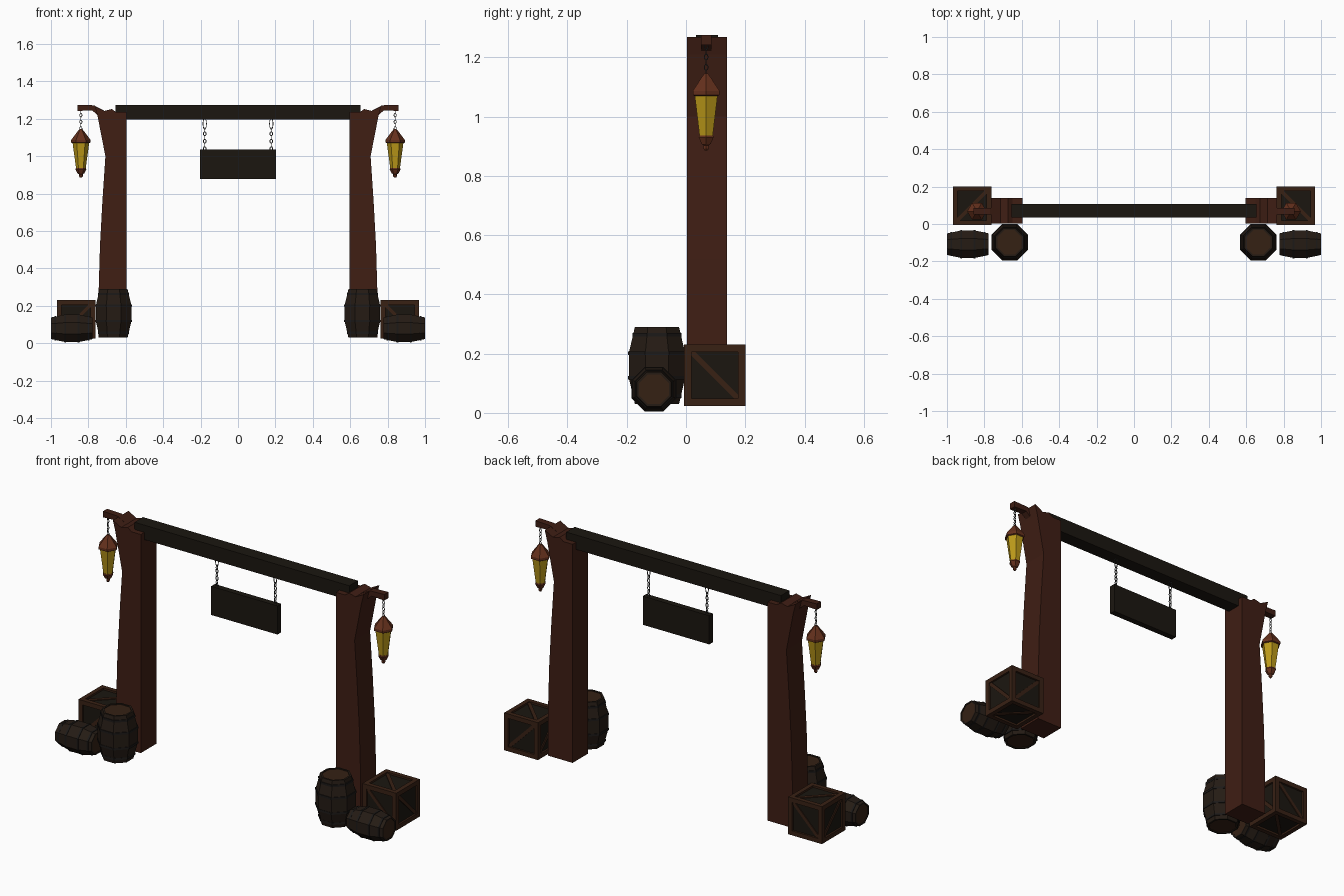
import bpy, bmesh, math
from mathutils import Matrix, Vector

if "Cube" in bpy.data.objects:
    bpy.data.objects.remove(bpy.data.objects["Cube"])


def material(name, rgb):
    m = bpy.data.materials.new(name)
    m.diffuse_color = (*rgb, 1)
    m.use_nodes = True
    m.node_tree.nodes["Principled BSDF"].inputs["Base Color"].default_value = m.diffuse_color
    return m


POST = material("red_wood", (0.05, 0.013, 0.007))
DARK = material("dark_wood", (0.011, 0.008, 0.005))
BARREL = material("barrel_wood", (0.018, 0.011, 0.007))
LID = material("lid_wood", (0.035, 0.015, 0.007))
HOOP = material("hoop_iron", (0.012, 0.010, 0.009))
FRAME = material("crate_frame_wood", (0.04, 0.015, 0.007))
COPPER = material("copper", (0.13, 0.03, 0.012))
GLASS = material("amber_glass", (0.5, 0.32, 0.01))
IRON = material("chain_iron", (0.05, 0.05, 0.05))


def finish(bm, name, mat):
    bmesh.ops.recalc_face_normals(bm, faces=bm.faces)
    me = bpy.data.meshes.new(name)
    bm.to_mesh(me)
    bm.free()
    me.materials.append(mat)
    ob = bpy.data.objects.new(name, me)
    bpy.context.collection.objects.link(ob)
    return ob


def add_box(bm, c, s, rot=Matrix()):
    bmesh.ops.create_cube(bm, size=1, matrix=Matrix.Translation(c) @ rot @ Matrix.Diagonal((*s, 1)))


def box(name, c, s, mat):
    bm = bmesh.new()
    add_box(bm, c, s)
    return finish(bm, name, mat)


def extrude_xz(name, pts, y0, y1, mat):
    """Side profile in x, z pushed along y."""
    bm = bmesh.new()
    f = bm.faces.new([bm.verts.new((x, y0, z)) for x, z in pts])
    r = bmesh.ops.extrude_face_region(bm, geom=[f])
    bmesh.ops.translate(bm, vec=(0, y1 - y0, 0), verts=[v for v in r["geom"] if isinstance(v, bmesh.types.BMVert)])
    return finish(bm, name, mat)


def lathe(name, prof, n, mat, mtx, phase=0.0):
    """Faceted turned solid from (radius, height) points, capped."""
    bm = bmesh.new()
    rings = [[bm.verts.new((r * math.cos(phase + math.tau * i / n), r * math.sin(phase + math.tau * i / n), z))
              for i in range(n)] for r, z in prof]
    for a, b in zip(rings, rings[1:]):
        for i in range(n):
            bm.faces.new((a[i], a[(i + 1) % n], b[(i + 1) % n], b[i]))
    bm.faces.new(rings[0])
    bm.faces.new(rings[-1])
    bm.transform(mtx)
    return finish(bm, name, mat)


def chain(name, x, y, z0, z1, links, width, wire):
    """Alternating oval links from z0 up to z1."""
    bm = bmesh.new()
    step = (z1 - z0) / links
    N, M = 10, 5
    for k in range(links):
        rot = Matrix.Rotation(math.pi / 2 * (k % 2), 3, 'Z')
        c = Vector((x, y, z0 + step * (k + 0.5)))
        rings = []
        for i in range(N):
            a = math.tau * i / N
            ring = []
            for j in range(M):
                b = math.tau * j / M
                p = Vector(((width + wire * math.cos(b)) * math.cos(a), wire * math.sin(b),
                            (step * 0.55 + wire * math.cos(b)) * math.sin(a)))
                ring.append(bm.verts.new(c + rot @ p))
            rings.append(ring)
        for i in range(N):
            for j in range(M):
                p, q = rings[i], rings[(i + 1) % N]
                bm.faces.new((p[j], q[j], q[(j + 1) % M], p[(j + 1) % M]))
    return finish(bm, name, IRON)


def barrel(name, r, h, mtx):
    """Eight-sided barrel with hoops and recessed lids."""
    k = 1 / math.cos(math.pi / 8)
    ph = math.pi / 8
    e, m = r * 0.76 * k, r * 0.97 * k
    t = h * 0.05
    rim = e * 0.87
    body = [(rim, t * 0.5), (rim, 0), (e, 0), (m, h * 0.34), (m, h * 0.66), (e, h), (rim, h), (rim, h - t * 0.5)]
    out = [lathe(name, body, 8, BARREL, mtx, ph)]
    for z in (0.1, 0.34, 0.66, 0.9):
        rr = m if 0.3 < z < 0.7 else e + (m - e) * 0.3
        a, b = z * h - t * 0.45, z * h + t * 0.45
        rr += r * 0.025
        out.append(lathe(name + "_hoop", [(rr, a), (rr, b)], 8, HOOP, mtx, ph))
    for z in (t * 0.3, h - t * 0.5):
        out.append(lathe(name + "_lid", [(rim, z), (rim, z + t * 0.2)], 8, LID, mtx, ph))
    return out


def crate(c, s):
    """Panelled box, edge beams and a diagonal brace on each face."""
    out = [box("crate_panels", c, (s * 0.9,) * 3, DARK)]
    w = s * 0.12
    o = (s - w) / 2
    bm = bmesh.new()
    for ax in range(3):
        for a in (-o, o):
            for b in (-o, o):
                p, d = [a, a, a], [w, w, w]
                p[(ax + 1) % 3], p[(ax + 2) % 3], p[ax] = a, b, 0
                d[ax] = s
                add_box(bm, Vector(c) + Vector(p), d)
        for a in (-1, 1):
            n = Vector((0, 0, 0))
            n[ax] = a * s * 0.453
            d = [w * 0.75] * 3
            d[ax], d[(ax + 1) % 3] = s * 0.04, s * 1.12
            add_box(bm, Vector(c) + n, d, Matrix.Rotation(-math.pi / 4, 4, 'XYZ'[ax]))
    out.append(finish(bm, "crate_frame", FRAME))
    return out


side = []
# Crooked post with splintered top, and bent lantern arm
side.append(extrude_xz("post", [
    (0.595, 0.03), (0.745, 0.03), (0.745, 0.28), (0.738, 0.52), (0.725, 0.76), (0.709, 1.0), (0.75, 1.21),
    (0.765, 1.268), (0.715, 1.242), (0.675, 1.252), (0.65, 1.235), (0.595, 1.235)], 0.003, 0.138, POST))
side.append(extrude_xz("lantern_arm", [
    (0.70, 1.20), (0.745, 1.215), (0.78, 1.245), (0.858, 1.242), (0.858, 1.275), (0.77, 1.272), (0.70, 1.235)],
    0.05, 0.086, POST))

# Hanging six-sided lantern
at = Matrix.Translation((0.84, 0.068, 0))
side.append(chain("lantern_chain", 0.84, 0.068, 1.14, 1.245, 6, 0.006, 0.002))
side.append(lathe("lantern_roof", [(0.046, 1.07), (0.052, 1.073), (0.052, 1.087), (0.018, 1.132), (0.007, 1.145)],
                  6, COPPER, at))
side.append(lathe("lantern_glass", [(0.025, 0.93), (0.045, 1.075)], 6, GLASS, at))
side.append(lathe("lantern_base", [(0.005, 0.885), (0.01, 0.892), (0.01, 0.903), (0.018, 0.908), (0.029, 0.93),
                                   (0.027, 0.937)], 6, COPPER, at))

# Cargo at the foot of the post
side += barrel("standing_barrel", 0.098, 0.26, Matrix.Translation((0.665, -0.098, 0.03)))
side += barrel("lying_barrel", 0.076, 0.222,
               Matrix.Translation((0.777, -0.108, 0.08)) @ Matrix.Rotation(math.pi / 2, 4, 'Y'))
side += crate((0.866, 0.097, 0.127), 0.206)

# Mirror the whole side to -x
for ob in side:
    me = ob.data.copy()
    me.transform(Matrix.Diagonal((-1, 1, 1, 1)))
    me.flip_normals()
    twin = bpy.data.objects.new(ob.name + "_left", me)
    bpy.context.collection.objects.link(twin)

# Cross beam and hanging sign board
box("cross_beam", (0, 0.071, 1.235), (1.31, 0.074, 0.08), DARK)
box("sign_board", (0, 0.071, 0.956), (0.405, 0.032, 0.158), DARK)
for x in (-0.178, 0.178):
    chain("sign_chain_top", x, 0.071, 1.147, 1.2, 1, 0.009, 0.0025)
    chain("sign_chain", x, 0.071, 1.03, 1.15, 6, 0.007, 0.0025)
